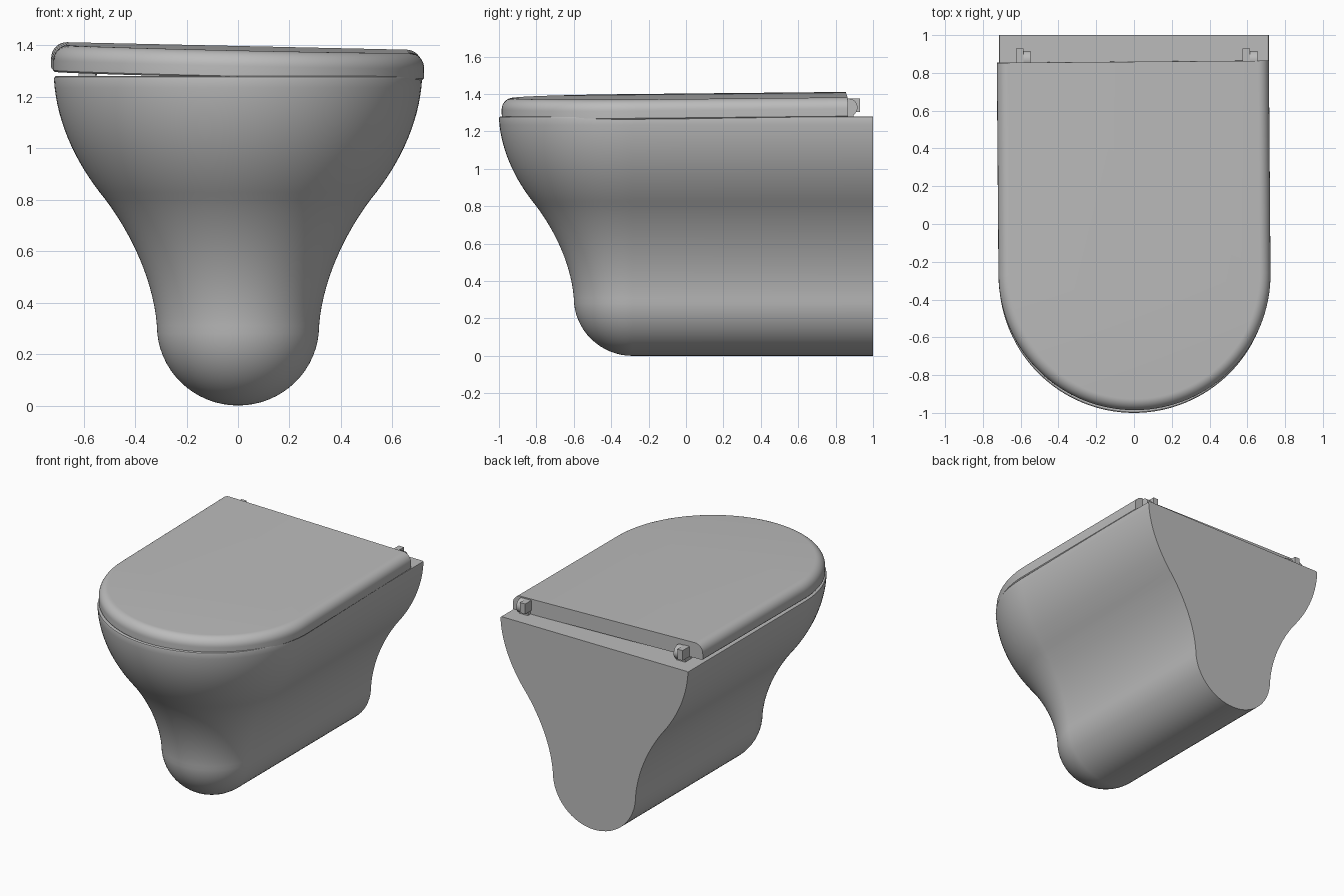
import bpy, bmesh, math
from mathutils import Vector
from mathutils.geometry import interpolate_bezier

cube = bpy.data.objects.get("Cube")
if cube:
    bpy.data.objects.remove(cube, do_unlink=True)

# Single ceramic grey
ceramic = bpy.data.materials.new("ceramic_grey")
ceramic.use_nodes = True
GREY = (0.5, 0.5, 0.5, 1)
ceramic.diffuse_color = GREY
bsdf = next(n for n in ceramic.node_tree.nodes if n.type == 'BSDF_PRINCIPLED')
bsdf.inputs["Base Color"].default_value = GREY


def finish(name, bm):
    """Turn a bmesh into a named, smooth-shaded object."""
    bmesh.ops.remove_doubles(bm, verts=bm.verts, dist=1e-5)
    bmesh.ops.recalc_face_normals(bm, faces=bm.faces)
    mesh = bpy.data.meshes.new(name)
    bm.to_mesh(mesh)
    bm.free()
    mesh.materials.append(ceramic)
    obj = bpy.data.objects.new(name, mesh)
    bpy.context.collection.objects.link(obj)
    bpy.ops.object.select_all(action='DESELECT')
    obj.select_set(True)
    bpy.context.view_layer.objects.active = obj
    bpy.ops.object.shade_smooth_by_angle(angle=math.radians(30))
    return obj


def u_solid(name, profile, y_arc, y_back, segments=64):
    """Sweep a (radius, z) profile round a U: half circle in front, straight to the back."""
    bm = bmesh.new()
    rings = []
    for r, z in profile:
        pts = [(r, y_back, z)]
        for i in range(segments + 1):
            a = math.pi * i / segments
            pts.append((r * math.cos(a), y_arc - r * math.sin(a), z))
        pts.append((-r, y_back, z))
        rings.append([bm.verts.new(p) for p in pts])
    for low, high in zip(rings, rings[1:]):
        for i in range(len(low) - 1):
            bm.faces.new((low[i], low[i + 1], high[i + 1], high[i]))
    # Flat back, top and (when it has width) underside
    bm.faces.new([ring[0] for ring in rings] + [ring[-1] for ring in reversed(rings)])
    bm.faces.new(rings[-1])
    if profile[0][0] > 0.01:
        bm.faces.new(rings[0])
    return finish(name, bm)


def bezier(*pts, n=16):
    return [(p.x, p.y) for p in interpolate_bezier(*[Vector((x, z, 0)) for x, z in pts], n)]


# Bowl: round foot, waisted middle, flared top with a tiny eased rim
foot = [(0.315 * math.sin(a), 0.31 - 0.31 * math.cos(a))
        for a in (math.pi / 2 * i / 16 for i in range(17))]
waist = bezier((0.315, 0.31), (0.33, 0.50), (0.425, 0.68), (0.515, 0.80))
flare = bezier((0.515, 0.80), (0.63, 0.94), (0.705, 1.10), (0.715, 1.268))
rim = [(0.713, 1.276), (0.707, 1.28)]
u_solid("bowl", foot + waist[1:] + flare[1:] + rim, -0.285, 1.0)

# Lid: rounded top edge, resting slightly crooked on the bowl
EDGE, HEIGHT = 0.06, 0.105
lid_profile = [(0.715, 0.0), (0.72, 0.006)]
for i in range(11):
    a = math.pi / 2 * i / 10
    lid_profile.append((0.72 - EDGE + EDGE * math.cos(a), HEIGHT - EDGE + EDGE * math.sin(a)))
lid = u_solid("lid", lid_profile, -0.265, 0.86)
lid.location = (0, 0, 1.283)
lid.rotation_euler = (0.01, 0.022, 0.008)


def box(name, low, high):
    bm = bmesh.new()
    bmesh.ops.create_cube(bm, size=1)
    for v in bm.verts:
        v.co = [(h + l) / 2 + c * (h - l) for c, l, h in zip(v.co, low, high)]
    return finish(name, bm)


def knuckle(name, x0, x1, y, z, radius):
    """Round hinge barrel with its axis along x."""
    bm = bmesh.new()
    bmesh.ops.create_cone(bm, cap_ends=True, segments=32, radius1=radius,
                          radius2=radius, depth=x1 - x0)
    for v in bm.verts:
        v.co = ((x0 + x1) / 2 + v.co.z, y + v.co.x, z + v.co.y)
    return finish(name, bm)


# Hinges: square block beside a round barrel on a small foot
for side, x in (("right", -0.625), ("left", 0.575)):
    box(side + "_hinge_block", (x, 0.85, 1.305), (x + 0.04, 0.93, 1.375))
    knuckle(side + "_hinge_barrel", x + 0.035, x + 0.078, 0.87, 1.328, 0.047)
    box(side + "_hinge_foot", (x + 0.005, 0.82, 1.275), (x + 0.072, 0.895, 1.32))
